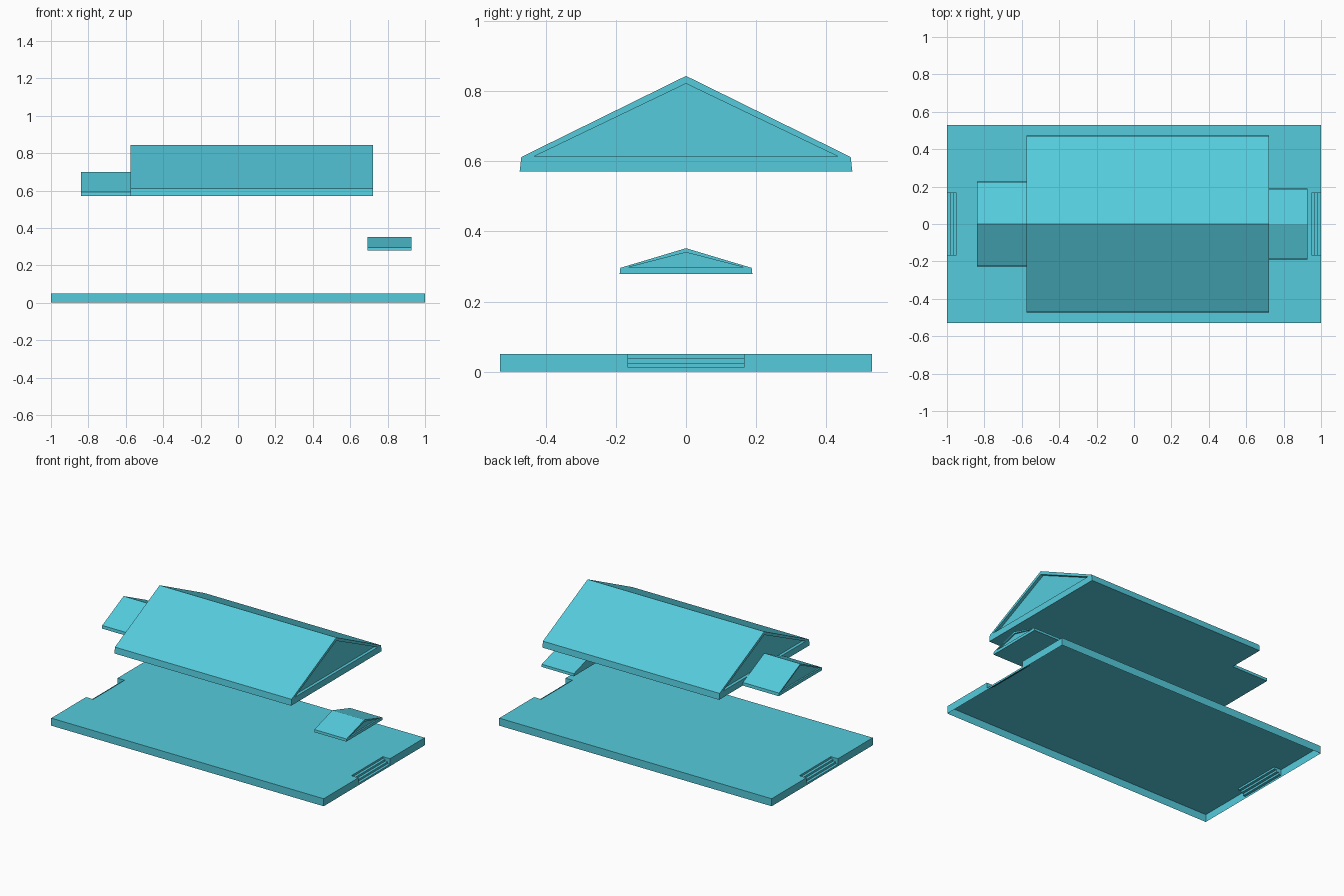
import bpy, bmesh

if "Cube" in bpy.data.objects:
    bpy.data.objects.remove(bpy.data.objects["Cube"])

teal = bpy.data.materials.new("teal")
teal.diffuse_color = (0.09, 0.6, 0.72, 1)
teal.use_nodes = True
teal.node_tree.nodes["Principled BSDF"].inputs["Base Color"].default_value = teal.diffuse_color


def finish(name, bm):
    bmesh.ops.remove_doubles(bm, verts=bm.verts, dist=1e-5)
    bmesh.ops.recalc_face_normals(bm, faces=bm.faces)
    me = bpy.data.meshes.new(name)
    bm.to_mesh(me)
    bm.free()
    me.materials.append(teal)
    ob = bpy.data.objects.new(name, me)
    bpy.context.collection.objects.link(ob)
    return ob


def face(bm, pts):
    bm.faces.new([bm.verts.new(p) for p in pts])


def roof(name, x0, x1, half, base, eave, peak, in_half, in_base, in_peak,
         depth, recessed=(True, True)):
    """Gabled roof along x, with a sunken triangular pediment at the ends."""
    bm = bmesh.new()
    lip = half * 0.99
    outer = [(-half, base), (half, base), (lip, eave), (0, peak), (-lip, eave)]
    inner = [(-in_half, in_base), (in_half, in_base), (0, in_peak)]
    # underside, eaves and slopes
    for i in range(5):
        a, b = outer[i], outer[(i + 1) % 5]
        face(bm, [(x0, *a), (x1, *a), (x1, *b), (x0, *b)])
    # gable ends
    for x, inward, sunk in ((x0, depth, recessed[0]), (x1, -depth, recessed[1])):
        if not sunk:
            face(bm, [(x, *p) for p in outer])
            continue
        A, B, C, P, D = outer
        L, R, T = inner
        for poly in ((A, B, R, L), (B, C, R), (C, P, T, R), (P, D, L, T), (D, A, L)):
            face(bm, [(x, *p) for p in poly])
        for i in range(3):
            a, b = inner[i], inner[(i + 1) % 3]
            face(bm, [(x, *a), (x, *b), (x + inward, *b), (x + inward, *a)])
        face(bm, [(x + inward, *p) for p in inner])
    return finish(name, bm)


# Platform: open underneath, with three steps cut into each short end
H, W, S, RUN, N = 0.05, 0.53, 0.165, 0.052, 3
rise = H / (N + 1)
stairs = [(1 - RUN, H)]
for i in range(N):
    z = H - rise * (i + 1)
    stairs += [(1 - RUN + RUN * i / N, z), (1 - RUN + RUN * (i + 1) / N, z)]


def mirrored(half_profile):
    return [(-x, z) for x, z in reversed(half_profile)] + half_profile


plain = mirrored([(1 - RUN, H), (1, H), (1, rise), (1, 0)])
stepped = mirrored(stairs + [(1, 0)])
bm = bmesh.new()
for prof, y0, y1 in ((plain, -W, -S), (stepped, -S, S), (plain, S, W)):
    for a, b in zip(prof, prof[1:]):
        face(bm, [(a[0], y0, a[1]), (b[0], y0, b[1]), (b[0], y1, b[1]), (a[0], y1, a[1])])
for s in (-1, 1):
    face(bm, [(x, s * W, z) for x, z in plain])
    for e in (-1, 1):  # cheeks beside the steps
        face(bm, [(e * x, s * S, z) for x, z in stairs + [(1, H)]])
finish("stepped_platform", bm)

# Roofs
roof("main_roof", -0.575, 0.722, 0.474, 0.571, 0.612, 0.843, 0.434, 0.613, 0.821, 0.02)
roof("rear_roof", -0.84, -0.575, 0.226, 0.571, 0.591, 0.70, 0.207, 0.591, 0.69, 0.01,
     (True, False))
roof("porch_roof", 0.692, 0.928, 0.189, 0.279, 0.296, 0.352, 0.166, 0.297, 0.340, 0.01,
     (False, True))
